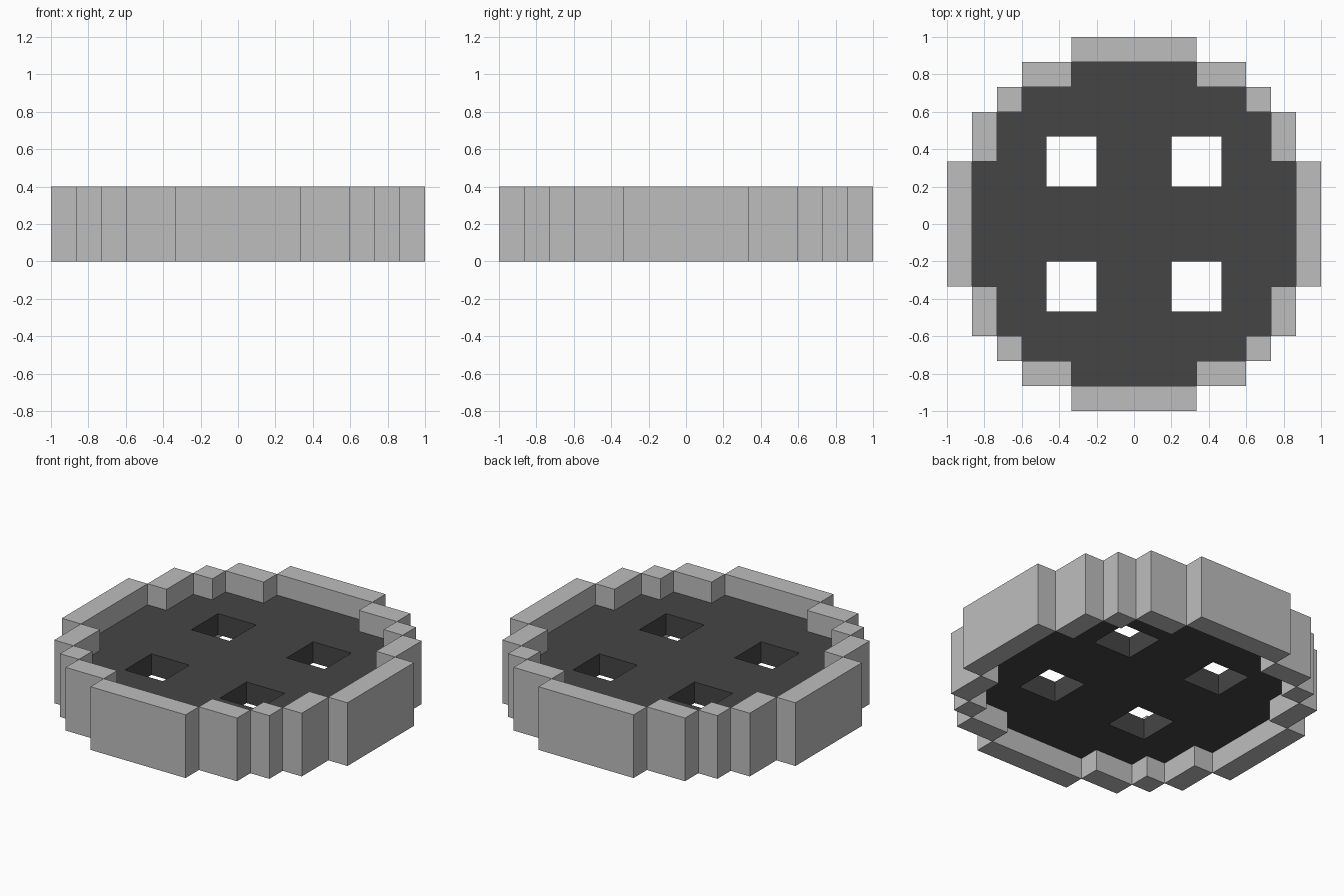
import bpy
import bmesh
from mathutils import Matrix, Vector

if "Cube" in bpy.data.objects:
    bpy.data.objects.remove(bpy.data.objects["Cube"], do_unlink=True)

U = 2 / 15  # one grid cell


def material(name, value):
    mat = bpy.data.materials.new(name)
    mat.use_nodes = True
    colour = (value, value, value, 1)
    mat.diffuse_color = colour
    bsdf = mat.node_tree.nodes["Principled BSDF"]
    bsdf.inputs["Base Color"].default_value = colour
    bsdf.inputs["Roughness"].default_value = 0.8
    return mat


def finish(name, bm, mat):
    bmesh.ops.recalc_face_normals(bm, faces=bm.faces)
    mesh = bpy.data.meshes.new(name)
    bm.to_mesh(mesh)
    bm.free()
    mesh.materials.append(mat)
    obj = bpy.data.objects.new(name, mesh)
    bpy.context.collection.objects.link(obj)
    return obj


def box(name, x0, x1, y0, y1, z0, z1, mat):
    """Box given by its limits in grid cells."""
    lo, hi = Vector((x0, y0, z0)) * U, Vector((x1, y1, z1)) * U
    bm = bmesh.new()
    bmesh.ops.create_cube(bm, size=1, matrix=Matrix.Translation((lo + hi) / 2)
                          @ Matrix.Diagonal((*(hi - lo), 1)))
    return finish(name, bm, mat)


light_grey = material("light_grey", 0.515)
dark_grey = material("dark_grey", 0.06)

# Rim: stepped ring of blocks, three cells high
for side, s in (("back", 1), ("front", -1)):
    y0, y1 = sorted((6.5 * s, 7.5 * s))
    box(f"rim_{side}", -2.5, 2.5, y0, y1, 0, 3, light_grey)
for side, s in (("left", 1), ("right", -1)):
    x0, x1 = sorted((6.5 * s, 7.5 * s))
    box(f"rim_{side}", x0, x1, -2.5, 2.5, 0, 3, light_grey)

STEPS = {"long": (2.5, 4.5, 5.5, 6.5),
         "corner": (4.5, 5.5, 4.5, 5.5),
         "side": (5.5, 6.5, 2.5, 4.5)}
for part, (xa, xb, ya, yb) in STEPS.items():
    for xn, sx in (("left", 1), ("right", -1)):
        for yn, sy in (("back", 1), ("front", -1)):
            x0, x1 = sorted((xa * sx, xb * sx))
            y0, y1 = sorted((ya * sy, yb * sy))
            box(f"rim_{part}_step_{yn}_{xn}", x0, x1, y0, y1, 0, 3, light_grey)

# Centre plate: stepped disc, one cell thick, with four square holes
HALF_WIDTHS = ((2.5, 6.5), (4.5, 5.5), (5.5, 4.5), (6.5, 2.5))
positive = [1.5, 2.5, 3.5, 4.5, 5.5, 6.5]
cuts = [-c for c in reversed(positive)] + positive


def in_plate(x, y):
    x, y = abs(x), abs(y)
    if 1.5 < x < 3.5 and 1.5 < y < 3.5:
        return False
    return x < next(half for limit, half in HALF_WIDTHS if y < limit)


bm = bmesh.new()
for x0, x1 in zip(cuts, cuts[1:]):
    for y0, y1 in zip(cuts, cuts[1:]):
        if in_plate((x0 + x1) / 2, (y0 + y1) / 2):
            corners = ((x0, y0), (x1, y0), (x1, y1), (x0, y1))
            bm.faces.new([bm.verts.new((x * U, y * U, U)) for x, y in corners])
bmesh.ops.remove_doubles(bm, verts=bm.verts, dist=0.001)
top = bmesh.ops.extrude_face_region(bm, geom=bm.faces[:], use_keep_orig=True)["geom"]
bmesh.ops.translate(bm, vec=(0, 0, U),
                    verts=[g for g in top if isinstance(g, bmesh.types.BMVert)])
finish("centre_plate", bm, dark_grey)
